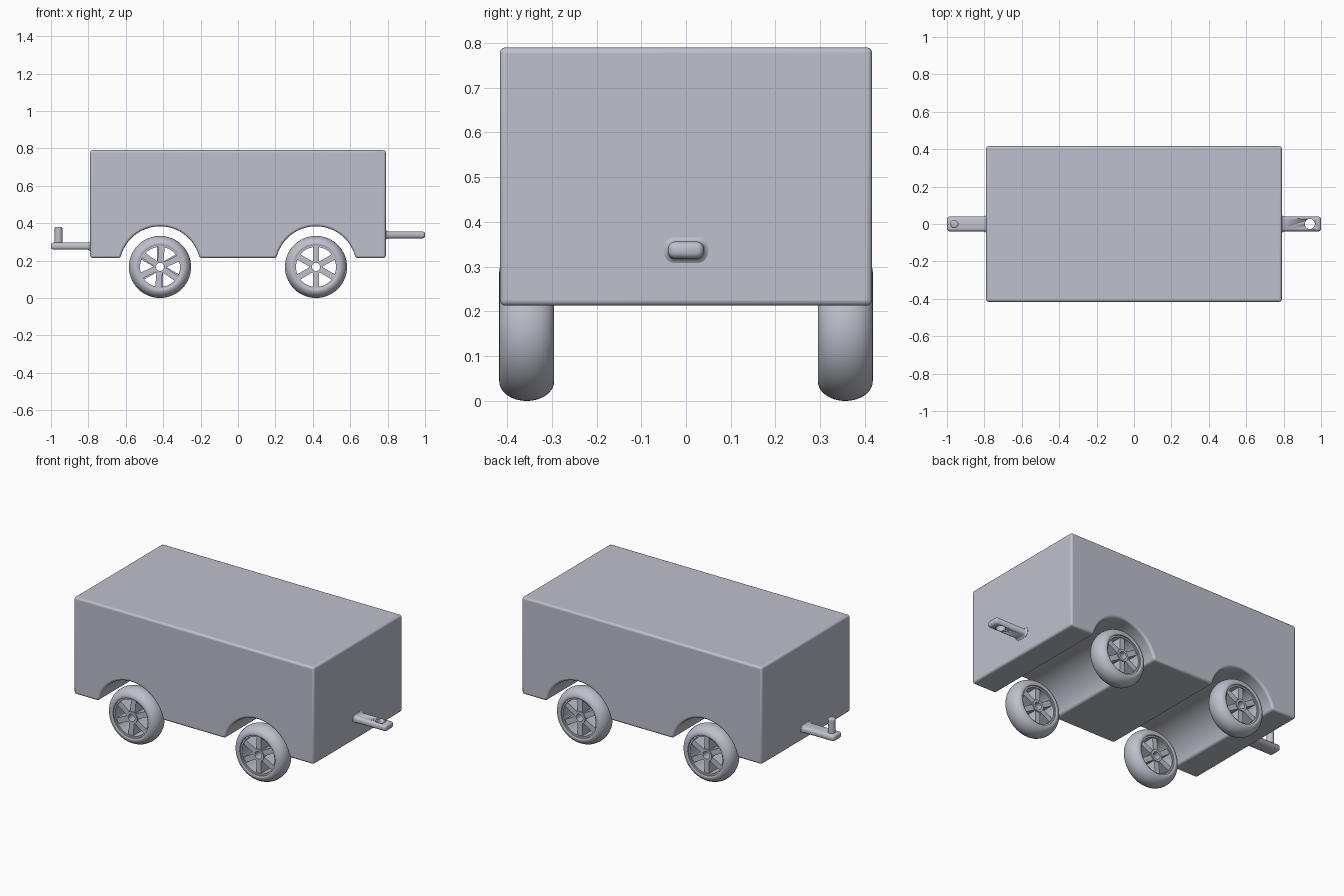
import bpy, bmesh, math
from mathutils import Matrix, Vector

cube = bpy.data.objects.get("Cube")
if cube:
    bpy.data.objects.remove(cube, do_unlink=True)

grey = bpy.data.materials.new("blue grey")
grey.use_nodes = True
colour = (0.52, 0.53, 0.60, 1)
grey.diffuse_color = colour
grey.node_tree.nodes["Principled BSDF"].inputs["Base Color"].default_value = colour


def finish(bm, name, bevel=0, segments=3, cutter=None):
    """Turn a bmesh into a smooth object, optionally cut and bevelled."""
    bmesh.ops.recalc_face_normals(bm, faces=bm.faces)
    mesh = bpy.data.meshes.new(name)
    bm.to_mesh(mesh)
    bm.free()
    mesh.materials.append(grey)
    ob = bpy.data.objects.new(name, mesh)
    bpy.context.collection.objects.link(ob)
    if cutter:
        mod = ob.modifiers.new("hole", "BOOLEAN")
        mod.object, mod.operation, mod.solver = cutter, "DIFFERENCE", "EXACT"
    if bevel:
        mod = ob.modifiers.new("rounding", "BEVEL")
        mod.width, mod.segments, mod.limit_method = bevel, segments, "ANGLE"
        mod.angle_limit = math.radians(35)
    bpy.ops.object.select_all(action="DESELECT")
    bpy.context.view_layer.objects.active = ob
    ob.select_set(True)
    bpy.ops.object.shade_smooth_by_angle(angle=math.radians(40))
    return ob


def extrude(points, offset):
    bm = bmesh.new()
    face = bm.faces.new([bm.verts.new(p) for p in points])
    moved = bmesh.ops.extrude_face_region(bm, geom=[face])["geom"]
    verts = [v for v in moved if isinstance(v, bmesh.types.BMVert)]
    bmesh.ops.translate(bm, verts=verts, vec=offset)
    return bm


def cylinder(radius, depth, centre):
    bm = bmesh.new()
    bmesh.ops.create_cone(bm, cap_ends=True, segments=32, radius1=radius, radius2=radius,
                          depth=depth, matrix=Matrix.Translation(centre))
    return bm


WHEEL_X, WHEEL_Y, WHEEL_Z = 0.417, 0.356, 0.166
HALF_L, HALF_W, BOTTOM, TOP = 0.79, 0.416, 0.213, 0.79

# Body: side outline with two wheel arches running right across
arch_r = 0.217
start = math.asin((BOTTOM - WHEEL_Z) / arch_r)
outline = [(HALF_L, TOP), (-HALF_L, TOP), (-HALF_L, BOTTOM)]
for cx in (-WHEEL_X, WHEEL_X):
    for i in range(33):
        a = math.pi - start - (math.pi - 2 * start) * i / 32
        outline.append((cx + arch_r * math.cos(a), WHEEL_Z + arch_r * math.sin(a)))
outline.append((HALF_L, BOTTOM))
finish(extrude([(x, -HALF_W, z) for x, z in outline], (0, 2 * HALF_W, 0)), "wagon_body", 0.012)


# Wheels: lathed rings plus six spokes
def lathe(bm, profile, steps=56):
    rings = []
    for i in range(steps):
        a = math.tau * i / steps
        rings.append([bm.verts.new((r * math.cos(a), y, r * math.sin(a))) for r, y in profile])
    n = len(profile)
    for i in range(steps):
        a, b = rings[i], rings[(i + 1) % steps]
        for j in range(n):
            bm.faces.new((a[j], a[(j + 1) % n], b[(j + 1) % n], b[j]))


def ring(inner, outer, half):
    return [(inner, -half), (outer, -half), (outer, half), (inner, half)]


def wheel(name, x, y, turn):
    bm = bmesh.new()
    tyre = []
    for i in range(17):
        a = -math.pi / 2 + math.pi * i / 16
        tyre.append((0.122 + 0.044 * math.cos(a), 0.0615 * math.sin(a)))
    lathe(bm, tyre + [(0.116, 0.058), (0.116, -0.058)])
    lathe(bm, ring(0.107, 0.119, 0.050))
    lathe(bm, ring(0.022, 0.036, 0.050), 28)
    for i in range(6):
        spin = Matrix.Rotation(turn + math.tau * (i + 0.5) / 6, 4, "Y")
        place = spin @ Matrix.Translation((0.071, 0, 0)) @ Matrix.Diagonal((0.080, 0.088, 0.032, 1))
        bmesh.ops.create_cube(bm, size=1, matrix=place)
    bmesh.ops.translate(bm, verts=bm.verts, vec=(x, y, WHEEL_Z))
    finish(bm, name)


for side, sx in (("left", 1), ("right", -1)):
    for end, sy in (("front", -1), ("back", 1)):
        turn = math.radians(5) if sx < 0 and sy < 0 else 0
        wheel(f"{end}_{side}_wheel", sx * WHEEL_X, sy * WHEEL_Y, turn)


# Couplings: rounded bars flaring slightly where they meet the body
def section(half_y, half_z, r):
    pts = []
    for i in range(24):
        a = math.tau * (i + 0.5) / 24
        c, s = math.cos(a), math.sin(a)
        pts.append((math.copysign(half_y - r, c) + r * c, math.copysign(half_z - r, s) + r * s))
    return pts


def bar(name, side, z, half_z, cutter=None):
    bm = bmesh.new()
    stations = [(0.78, 0.010), (0.791, 0.010), (0.794, 0.004), (0.802, 0),
                (0.988, 0), (0.996, -0.004), (1.0, -0.011)]
    rings = []
    for x, grow in stations:
        pts = section(0.040 + grow, half_z + grow, (half_z + grow) * 0.85)
        rings.append([bm.verts.new((side * x, y, z + h)) for y, h in pts])
    for a, b in zip(rings, rings[1:]):
        for j in range(24):
            k = (j + 1) % 24
            bm.faces.new((a[j], a[k], b[k], b[j]))
    bm.faces.new(rings[0])
    bm.faces.new(rings[-1])
    finish(bm, name, cutter=cutter)


cutter = finish(cylinder(0.027, 0.2, Vector((0.94, 0, 0.337))), "hole_cutter")
cutter.hide_render = True
cutter.hide_set(True)
bar("coupling_eye_bar", 1, 0.337, 0.019, cutter)
bar("coupling_pin_bar", -1, 0.277, 0.019)
finish(cylinder(0.021, 0.11, Vector((-0.96, 0, 0.325))), "coupling_pin", 0.007)
